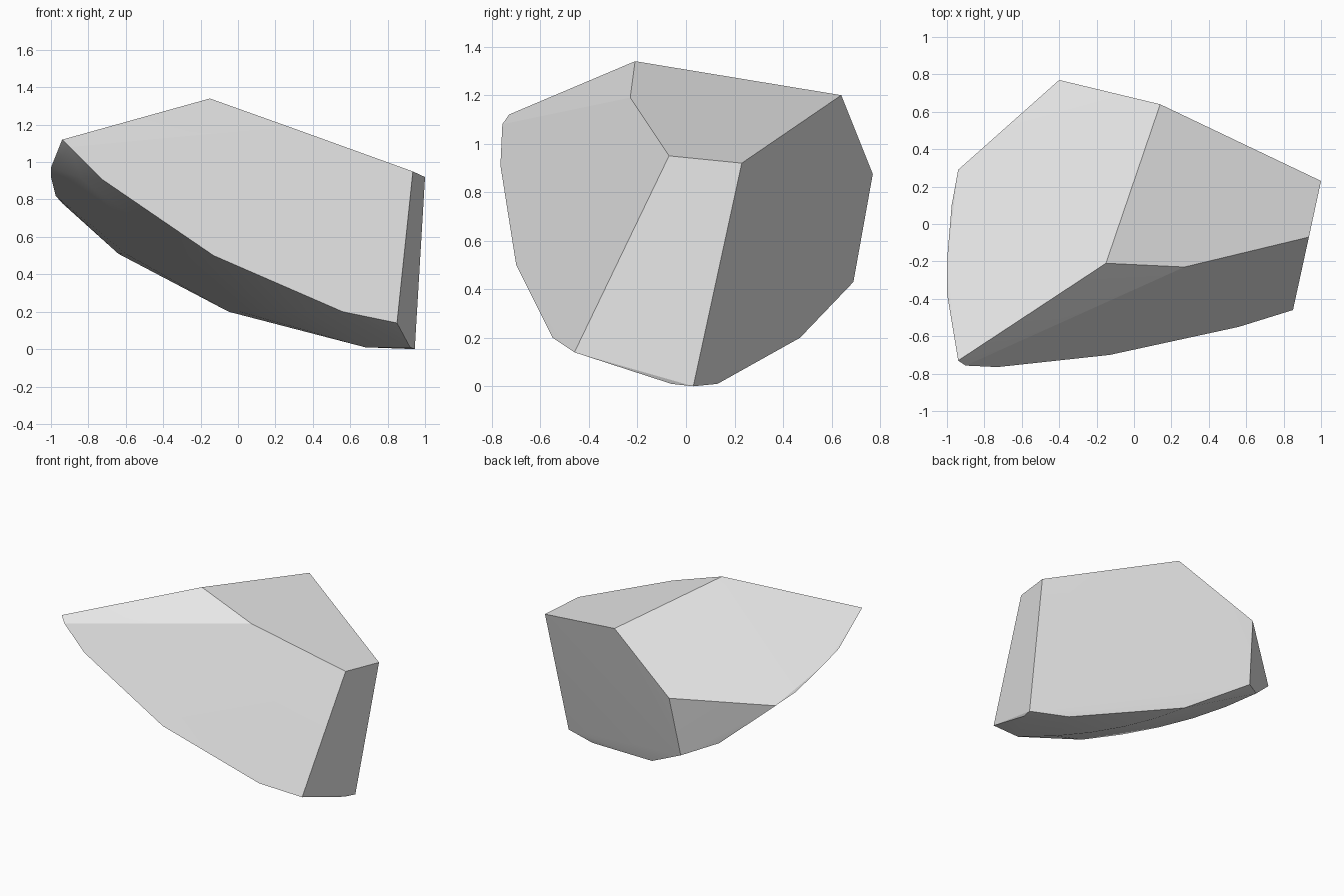
import bpy
import bmesh
import math
from mathutils import Vector

cube = bpy.data.objects.get("Cube")
if cube:
    bpy.data.objects.remove(cube, do_unlink=True)


def make_material(name, colour):
    material = bpy.data.materials.new(name)
    material.use_nodes = True
    material.diffuse_color = colour
    shader = material.node_tree.nodes["Principled BSDF"]
    shader.inputs["Base Color"].default_value = colour
    shader.inputs["Roughness"].default_value = 0.8
    return material


def bowed_ring(start, end, sag, count):
    """Points between two rim points at one height, bowed outwards."""
    start, end = Vector(start), Vector(end)
    along = (end - start).normalized()
    outward = along.cross(Vector((0, 0, -1))).normalized()
    points = []
    for step in range(1, count + 1):
        t = step / (count + 1)
        bow = sag * (1 - (2 * t - 1) ** 2)
        points.append(start.lerp(end, t) + outward * bow)
    return points


# Corners where the flat broken faces meet
apex = (-0.15, -0.21, 1.34)
back_peak = (0.14, 0.64, 1.20)
right_peak = (1.0, 0.23, 0.92)
right_front = (0.935, -0.07, 0.95)
top_front = (0.27, -0.23, 1.19)
back_corner = (-0.40, 0.77, 0.875)
flat_corners = [apex, back_peak, right_peak, right_front, top_front, back_corner]

# Rims of the rounded underside
front_rim = [(-0.94, -0.73, 1.12), (-0.90, -0.757, 1.08), (-0.73, -0.765, 0.91),
             (-0.13, -0.70, 0.50), (0.56, -0.55, 0.20), (0.85, -0.46, 0.14)]
left_rim = [(-1.0, -0.37, 0.97), (-1.0, -0.20, 0.92),
            (-0.975, 0.10, 0.82), (-0.94, 0.29, 0.78)]
back_rim = [(-0.64, 0.52, 0.51), (-0.44, 0.69, 0.43),
            (-0.05, 0.47, 0.20), (0.68, 0.13, 0.01), (0.945, 0.03, 0.0)]
right_rim = [(0.92, -0.06, 0.01)]

# Gently bulging rings joining the front rim to the opposite rim
underside = []
underside += bowed_ring(front_rim[2], left_rim[1], 0.02, 2)
underside += bowed_ring(front_rim[3], back_rim[0], 0.10, 4)
underside += bowed_ring(front_rim[4], back_rim[2], 0.11, 4)

# Stone shard: the convex solid spanned by all corners and rims
bm = bmesh.new()
for point in flat_corners + front_rim + left_rim + back_rim + right_rim + underside:
    bm.verts.new(point)
hull = bmesh.ops.convex_hull(bm, input=bm.verts[:])
loose = {v for key in ("geom_interior", "geom_unused") for v in hull[key]
         if isinstance(v, bmesh.types.BMVert) and not v.link_faces}
bmesh.ops.delete(bm, geom=list(loose), context="VERTS")
bmesh.ops.dissolve_limit(bm, angle_limit=math.radians(1.5),
                         verts=bm.verts[:], edges=bm.edges[:])
bmesh.ops.recalc_face_normals(bm, faces=bm.faces[:])

mesh = bpy.data.meshes.new("stone_shard")
bm.to_mesh(mesh)
bm.free()
mesh.materials.append(make_material("light_grey_stone", (0.8, 0.8, 0.8, 1)))

shard = bpy.data.objects.new("stone_shard", mesh)
bpy.context.collection.objects.link(shard)

# Smooth the bulging underside, keep the broken edges sharp
bpy.ops.object.select_all(action="DESELECT")
shard.select_set(True)
bpy.context.view_layer.objects.active = shard
bpy.ops.object.shade_smooth_by_angle(angle=math.radians(20))
